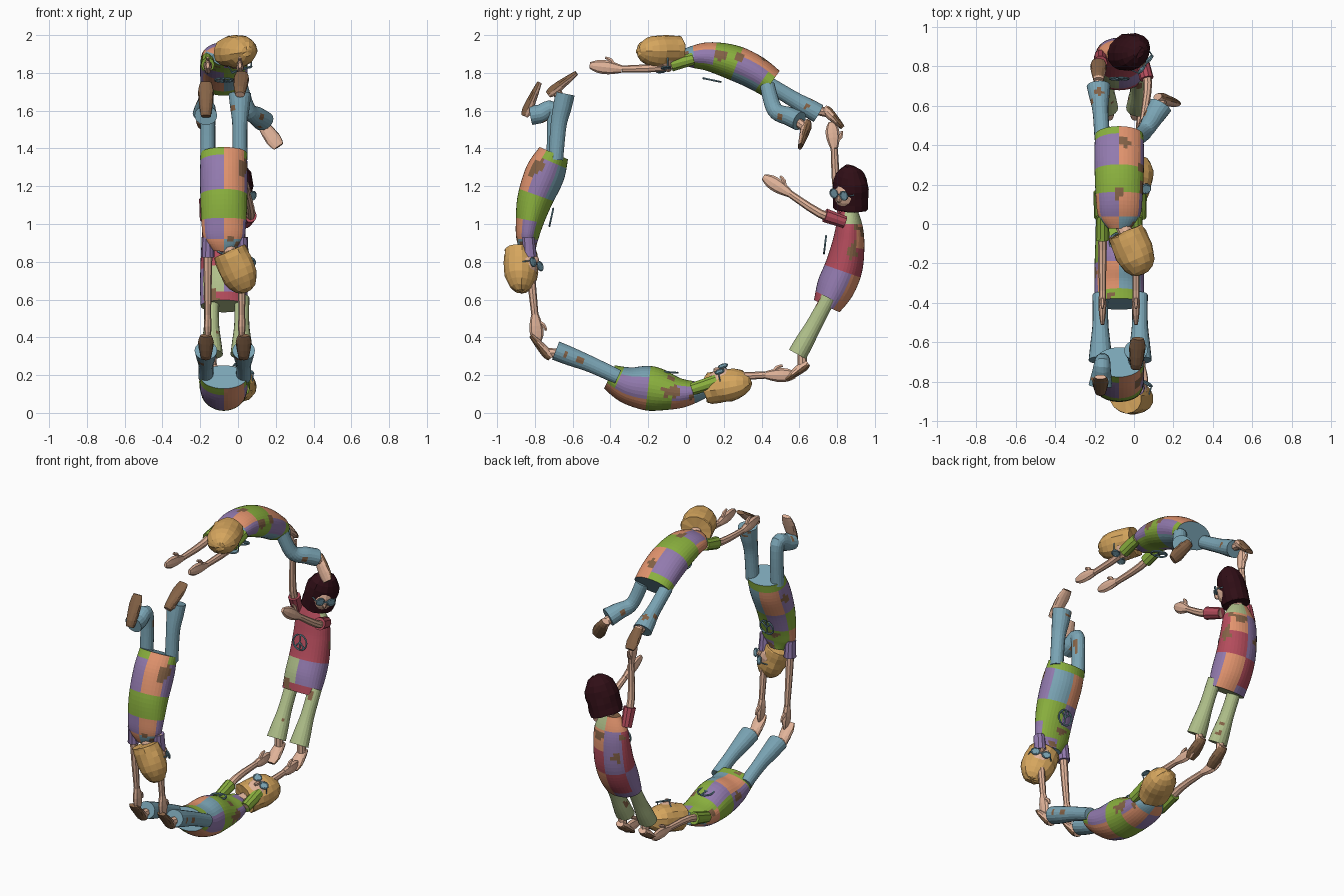
import bpy, bmesh, math, random
from mathutils import Vector as V

if "Cube" in bpy.data.objects:
    bpy.data.objects.remove(bpy.data.objects["Cube"])

random.seed(4)
TAU = math.tau

# ---- ten flat colours, keyed by a letter ----
def lin(c):
    return [((v / 255 + 0.055) / 1.055) ** 2.4 for v in c] + [1]

PALETTE = {
    'P': ("purple_cloth", (146, 122, 174)), 'G': ("green_cloth", (138, 176, 62)),
    'O': ("orange_cloth", (226, 148, 110)), 'B': ("denim_blue", (122, 164, 180)),
    'R': ("red_cloth", (180, 76, 92)), 'T': ("pale_green_cloth", (176, 192, 138)),
    'N': ("leather_brown", (132, 98, 70)), 'S': ("skin", (226, 180, 154)),
    'Y': ("blond_hair", (214, 166, 94)), 'D': ("dark_hair", (48, 14, 22))}
KEYS = list(PALETTE)
MATS = []
for name, rgb in PALETTE.values():
    m = bpy.data.materials.new(name)
    m.diffuse_color = lin(rgb)
    m.use_nodes = True
    m.node_tree.nodes["Principled BSDF"].inputs["Base Color"].default_value = m.diffuse_color
    MATS.append(m)

def finish(name, bm):
    me = bpy.data.meshes.new(name)
    bm.to_mesh(me)
    bm.free()
    for m in MATS:
        me.materials.append(m)
    ob = bpy.data.objects.new(name, me)
    bpy.context.collection.objects.link(ob)
    return ob

def smooth_path(pts, steps):
    """Catmull-Rom through tuples of any length."""
    out = []
    for i in range(len(pts) - 1):
        p0, p1, p2 = pts[max(i - 1, 0)], pts[i], pts[i + 1]
        p3 = pts[min(i + 2, len(pts) - 1)]
        for k in range(steps):
            t = k / steps
            out.append([0.5 * (2 * b + (c - a) * t + (2 * a - 5 * b + 4 * c - d) * t * t
                        + (3 * b - a - 3 * c + d) * t ** 3)
                        for a, b, c, d in zip(p0, p1, p2, p3)])
    out.append(list(pts[-1]))
    return out

def loft(name, pts, colour, sides=10, steps=3, bm=None):
    """Elliptical tube; pts = (x, y, z, half width along x, half depth)."""
    own = bm is None
    bm = bm or bmesh.new()
    path = smooth_path(pts, steps)
    n = len(path)
    rings = []
    for i, p in enumerate(path):
        t = (V(path[min(i + 1, n - 1)][:3]) - V(path[max(i - 1, 0)][:3])).normalized()
        ref = V((1, 0, 0)) if abs(t.x) < 0.95 else V((0, 0, 1))
        s = (ref - t * t.dot(ref)).normalized()
        b = t.cross(s)
        rings.append([bm.verts.new(V(p[:3]) + s * p[3] * math.cos(TAU * k / sides)
                                   + b * p[4] * math.sin(TAU * k / sides)) for k in range(sides)])
    faces = []
    for i in range(n - 1):
        for k in range(sides):
            j = (k + 1) % sides
            f = bm.faces.new((rings[i][k], rings[i][j], rings[i + 1][j], rings[i + 1][k]))
            faces.append((f, (i + 0.5) / (n - 1), (k + 0.5) / sides))
    faces.append((bm.faces.new(rings[0]), 0, 0))
    faces.append((bm.faces.new(rings[-1]), 0.999, 0))
    bmesh.ops.recalc_face_normals(bm, faces=[f[0] for f in faces])
    for f, u, a in faces:
        f.normal_update()
        f.material_index = KEYS.index(colour if isinstance(colour, str) else colour(u, a, f.normal))
    return finish(name, bm) if own else None

def wire(bm, pts, r, col='B'):
    loft("", [(*p, r, r) for p in pts], col, 6, 1, bm)

def ring(bm, c, e1, e2, rad, r):
    wire(bm, [c + (e1 * math.cos(TAU * k / 16) + e2 * math.sin(TAU * k / 16)) * rad
              for k in range(17)], r)

def stains(count, size):
    """Test for ragged brown blotches scattered over a loft."""
    spots = [(random.random(), random.random(), random.uniform(.6, 1.2) * size) for _ in range(count)]
    def hit(u, a):
        return any(math.hypot(u - x, (abs(a - y + .5) % 1 - .5) * 1.1) < r * random.uniform(.75, 1.25)
                   for x, y, r in spots)
    return hit

# ---- body parts ----
def torso(who, spine, widths, table, lining):
    pts = [(-0.075, y, z, w, d) for (y, z, d), w in zip(spine, widths)]
    dirty = stains(9, .048)
    def patch(u, a, nrm):
        if u == 0:
            return lining
        if dirty(u, a):
            return 'N'
        row = sum(u > lim for lim in (.09, .36, .57, .79))
        return table[row][int(a * 6 + .5) % 6]
    loft(who + "_tunic", pts, patch, 36, 6)

def arm(who, p, sleeve, length=.5):
    sh, el, wr, tip = map(V, p)
    loft(who + "_arm", [(*sh, .026, .026), (*el, .022, .023), (*wr, .017, .019)], 'S', 8)
    s1 = sh.lerp(el, length)
    loft(who + "_sleeve", [(*sh, .032, .034), (*sh.lerp(s1, .5), .034, .036), (*s1, .036, .039)], sleeve, 10, 2)
    loft(who + "_hand", [(*wr, .017, .02), (*wr.lerp(tip, .4), .02, .036),
                         (*wr.lerp(tip, .75), .016, .034), (*tip, .009, .016)], 'S', 8, 2)
    d = (tip - wr).normalized()
    side = d.cross(V((1, 0, 0))).normalized()
    if side.z < 0:
        side = -side
    a = wr.lerp(tip, .2)
    loft(who + "_thumb", [(*a, .012, .014), (*(a + d * .03 + side * .04), .011, .012),
                          (*(a + d * .06 + side * .05), .006, .007)], 'S', 6, 2)

def leg(who, hip, knee, ankle, heel, toe, col):
    dirty = stains(3, .065)
    loft(who + "_trouser_leg", [(*hip, .04, .04), (*knee, .04, .043),
                                (*V(knee).lerp(V(ankle), .6), .052, .05), (*ankle, .06, .052)],
         lambda u, a, nrm: 'N' if u > 0 and dirty(u, a) else col, 18, 6)
    out = (V(ankle) - V(knee)).normalized()
    heel, toe = V(heel), V(toe)
    loft(who + "_foot", [(*heel, .026, .018), (*heel.lerp(toe, .2), .032, .028),
                         (*heel.lerp(toe, .7), .042, .02), (*toe, .03, .012)],
         lambda u, a, nrm: 'N' if nrm.dot(out) > -0.1 else 'S', 12, 2)
    mid = heel.lerp(toe, .25)
    loft(who + "_ankle", [(*(V(ankle) - out * .05), .025, .025), (*mid, .028, .025)], 'S', 8, 1)

def head(who, c, up, fwd, neck, bob, hair):
    c, u, neck = V(c), V(up).normalized(), V(neck)
    f = V(fwd)
    f = (f - u * f.dot(u)).normalized()
    r = f.cross(u)
    def ball(name, centre, sx, sy, sz, col, seg, jag=0, flat=False):
        bm = bmesh.new()
        bmesh.ops.create_uvsphere(bm, u_segments=seg, v_segments=seg * 2 // 3, radius=1)
        for v in bm.verts:
            x, y, z = v.co
            if flat:   # hair keeps its width down to a blunt hem
                h = math.hypot(x, y)
                if z < 0 and h > 0.3:
                    k = (bob + (1 - bob) * h) / h
                    x, y = x * k, y * k
                z = max(z, -0.88)
            k = 1 + random.uniform(-jag, jag)
            v.co = centre + (r * x * sx + f * y * sy + u * z * sz) * k
        bmesh.ops.recalc_face_normals(bm, faces=bm.faces)
        for q in bm.faces:
            q.material_index = KEYS.index(col)
        finish(who + name, bm)
    ball("_hair", c - f * .004, .1, .085, .126, hair, 15, .035, True)
    ball("_face", c + f * .036 - u * .03, .066, .056, .08, 'S', 12)
    ball("_nose", c + f * .092 - u * .038, .013, .018, .02, 'S', 8)
    loft(who + "_neck", [(*neck, .04, .036), (*(c - u * .06), .034, .034)], 'S', 10, 2)
    bm = bmesh.new()   # round spectacles
    g = c + f * .096 - u * .012
    for s in (-1, 1):
        e = g + r * .034 * s
        ring(bm, e, r, u, .023, .005)
        wire(bm, [e - f * .002, e + f * .002], .022)
        wire(bm, [e + r * .023 * s, e + r * .038 * s - f * .05], .0035)
    wire(bm, [g - r * .012, g + r * .012], .004)
    finish(who + "_spectacles", bm)

def pendant(who, a, b):
    """Peace medallion seen edge-on between two (y, z) points."""
    a, b = V((-.075, *a)), V((-.075, *b))
    c, e2, e1, rad = (a + b) / 2, (b - a).normalized(), V((1, 0, 0)), .047
    bm = bmesh.new()
    ring(bm, c, e1, e2, rad, .0055)
    wire(bm, [c - e2 * rad, c + e2 * rad], .005)
    for s in (-1, 1):
        wire(bm, [c, c + (e1 * s - e2) * rad * .7], .005)
    finish(who + "_medallion", bm)

# ---- the four acrobats; patch rows run hem to neck, columns around from +x via the back ----
MEN = ["GOGGGG", "POPPOB", "GGGGPG", "POPOGG", "BBOBGP"]
LADY = ["POPPRR", "PORPTP", "RRPRRR", "ROPRRR", "TTOORR"]
W = (.122, .126, .124, .118, .106, .06)
L, R = -.16, .01

# left: upside down, one knee bent
n = "left_figure"
torso(n, [(-.70, 1.375, .082), (-.745, 1.27, .105), (-.80, 1.13, .094), (-.83, 1.0, .072),
          (-.84, .92, .058), (-.835, .86, .04)], W, MEN, 'B')
for x in (L, R + .01):
    arm(n, [(x, -.835, .93), (x, -.82, .72), (x, -.80, .52), (x, -.785, .37)], 'P')
leg(n, (R, -.69, 1.34), (R, -.675, 1.52), (R, -.64, 1.69), (R, -.73, 1.685), (R + .01, -.58, 1.80), 'B')
leg(n, (L, -.70, 1.34), (L, -.70, 1.595), (L - .01, -.82, 1.575), (L - .01, -.855, 1.57), (L - .01, -.775, 1.75), 'B')
head(n, (.0, -.87, .755), (.4, 0, -.92), (.6, .8, 0), (-.06, -.84, .9), .92, 'Y')
pendant(n, (-.702, 1.085), (-.724, .985))

# bottom: lying on the back
n = "bottom_figure"
torso(n, [(-.405, .19, .068), (-.30, .145, .1), (-.18, .128, .118), (-.05, .105, .085),
          (.04, .11, .06), (.10, .12, .04)], W, MEN, 'B')
for x in (L - .01, R + .02):
    arm(n, [(x, .03, .125), (x, .22, .185), (x, .42, .20), (x, .58, .20)], 'G', .7)
    leg(n, (x, -.36, .19), (x, -.50, .255), (x, -.69, .33), (x, -.715, .29), (x, -.82, .41), 'B')
head(n, (.0, .225, .15), (.35, .93, .15), (.4, -.2, .9), (-.06, .07, .12), .92, 'Y')
pendant(n, (-.145, .22), (-.04, .212))

# right: standing woman
n = "right_figure"
torso(n, [(.745, .565, .075), (.79, .66, .1), (.835, .77, .1), (.86, .9, .085),
          (.865, 1.0, .068), (.865, 1.08, .04)], W, LADY, 'T')
arm(n, [(L - .01, .85, 1.02), (L - .01, .80, 1.18), (L, .785, 1.40), (L - .01, .77, 1.54)], 'R', .7)
arm(n, [(R + .03, .84, 1.01), (R + .06, .71, 1.055), (R + .04, .55, 1.16), (R + .02, .41, 1.25)], 'R', .8)
for x in (L + .02, R + .01):
    leg(n, (x, .755, .61), (x, .68, .47), (x, .59, .31), (x, .645, .265), (x, .53, .175), 'T')
head(n, (-.01, .868, 1.19), (.3, 0, .95), (.8, -.6, 0), (-.07, .87, 1.04), .98, 'D')
pendant(n, (.73, .84), (.742, .94))

# top: flying face down
n = "top_figure"
torso(n, [(.45, 1.745, .08), (.36, 1.805, .09), (.25, 1.855, .092), (.13, 1.885, .078),
          (.04, 1.885, .06), (-.02, 1.88, .04)], W, MEN, 'B')
for x in (L, R):
    arm(n, [(x, .04, 1.875), (x, -.13, 1.83), (x, -.34, 1.82), (x, -.51, 1.84)], 'G', .7)
leg(n, (L, .43, 1.745), (L - .01, .57, 1.66), (L - .02, .70, 1.585), (L - .02, .73, 1.615), (L - .02, .83, 1.51), 'B')
leg(n, (R, .43, 1.735), (.055, .47, 1.605), (.135, .60, 1.545), (.12, .645, 1.54), (.215, .605, 1.41), 'B')
head(n, (.0, -.14, 1.91), (.4, -.92, 0), (.3, 0, -.95), (-.06, .0, 1.88), .92, 'Y')
pendant(n, (.185, 1.752), (.09, 1.772))
